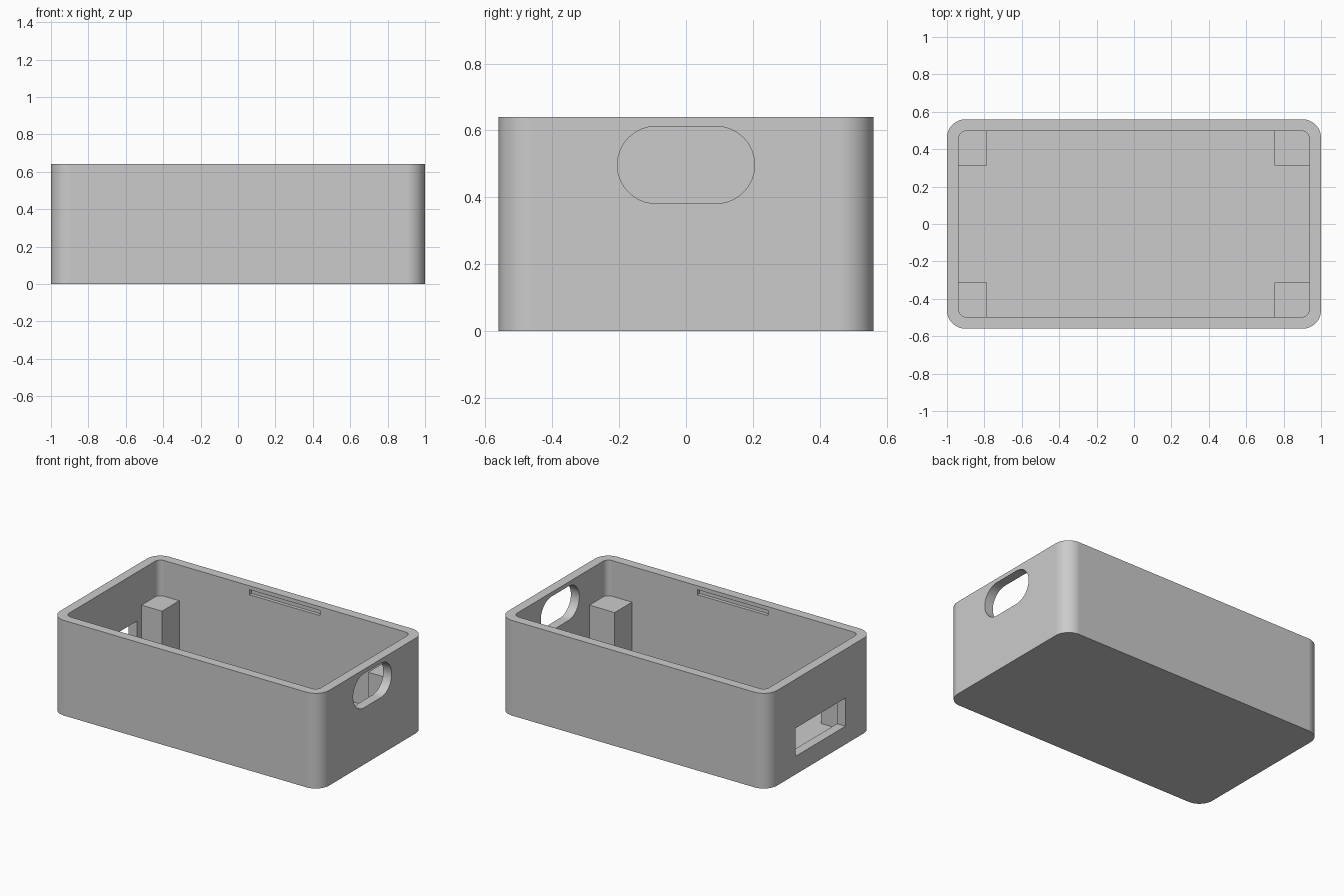
import bpy, bmesh, math
from mathutils import Vector

if "Cube" in bpy.data.objects:
    bpy.data.objects.remove(bpy.data.objects["Cube"])

grey = bpy.data.materials.new("light grey plastic")
grey.use_nodes = True
grey.diffuse_color = (0.6, 0.6, 0.6, 1)
grey.node_tree.nodes["Principled BSDF"].inputs["Base Color"].default_value = (0.6, 0.6, 0.6, 1)


def add_object(name, bm):
    bmesh.ops.recalc_face_normals(bm, faces=bm.faces)
    mesh = bpy.data.meshes.new(name)
    bm.to_mesh(mesh)
    bm.free()
    mesh.materials.append(grey)
    obj = bpy.data.objects.new(name, mesh)
    bpy.context.collection.objects.link(obj)
    return obj


def box(name, low, high):
    low, high = Vector(low), Vector(high)
    bm = bmesh.new()
    bmesh.ops.create_cube(bm, size=1)
    for v in bm.verts:
        v.co = (low + high) / 2 + v.co * (high - low)
    return add_object(name, bm)


def rounded_prism(name, half_u, half_v, radius, start, depth, place):
    """Rounded rectangle in (u, v), extruded along w; place maps (u, v, w) to xyz."""
    steps = 16
    bm = bmesh.new()
    verts = []
    for k, (su, sv) in enumerate([(1, 1), (-1, 1), (-1, -1), (1, -1)]):
        for i in range(steps + 1):
            a = (k + i / steps) * math.pi / 2
            u = su * (half_u - radius) + radius * math.cos(a)
            v = sv * (half_v - radius) + radius * math.sin(a)
            verts.append(bm.verts.new(place(u, v, start)))
    face = bm.faces.new(verts)
    new = bmesh.ops.extrude_face_region(bm, geom=[face])["geom"]
    shift = Vector(place(0, 0, depth)) - Vector(place(0, 0, 0))
    bmesh.ops.translate(bm, vec=shift, verts=[g for g in new if isinstance(g, bmesh.types.BMVert)])
    bmesh.ops.remove_doubles(bm, verts=bm.verts, dist=0.0005)
    return add_object(name, bm)


def cut(target, cutter):
    cutter.hide_render = True
    mod = target.modifiers.new("cut", "BOOLEAN")
    mod.operation = "DIFFERENCE"
    mod.solver = "EXACT"
    mod.object = cutter
    bpy.context.view_layer.objects.active = target
    bpy.ops.object.modifier_apply(modifier=mod.name)
    bpy.data.objects.remove(cutter)


def upright(u, v, w):
    return (u, v, w)


def sideways(u, v, w):
    return (w, u, v + 0.497)


# Open tray with rounded vertical corners
case = rounded_prism("case_shell", 1, 0.56, 0.1, 0, 0.64, upright)
cut(case, rounded_prism("cavity", 0.937, 0.497, 0.04, 0.065, 1, upright))

# Oval cable opening on the left wall
cut(case, rounded_prism("oval_cutter", 0.205, 0.115, 0.115, 0.85, 0.3, sideways))

# Rectangular port on the right wall
cut(case, box("port_cutter", (-1.1, -0.266, 0.122), (-0.85, 0.266, 0.311)))

# Shallow lid-catch grooves inside the long walls
for side in (-1, 1):
    ys = sorted((side * 0.45, side * 0.52))
    cut(case, box("groove_cutter", (-0.262, ys[0], 0.58), (0.262, ys[1], 0.614)))

# Smooth rounded corners, crisp edges elsewhere
bpy.ops.object.select_all(action="DESELECT")
case.select_set(True)
bpy.context.view_layer.objects.active = case
bpy.ops.object.shade_smooth_by_angle(angle=math.radians(30))
weighted = case.modifiers.new("weighted_normals", "WEIGHTED_NORMAL")
weighted.keep_sharp = True

# Corner support posts, sunk slightly into floor and walls
for x_in, x_out, x_name in ((-0.785, -0.95, "right"), (0.75, 0.95, "left")):
    for side, y_name in ((-1, "front"), (1, "back")):
        xs = sorted((x_in, x_out))
        ys = sorted((side * 0.313, side * 0.51))
        box(f"{y_name}_{x_name}_post", (xs[0], ys[0], 0.03), (xs[1], ys[1], 0.4))
